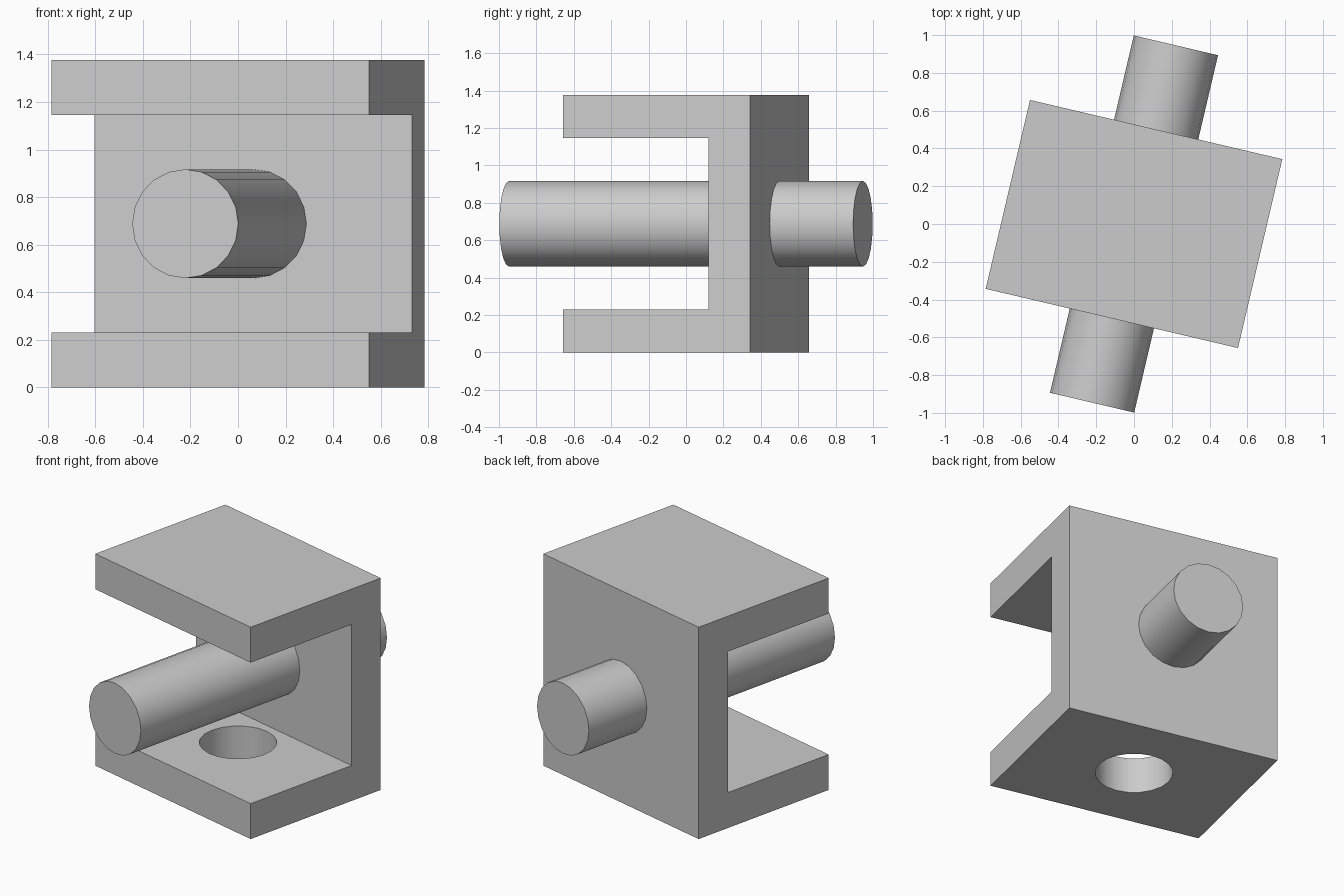
import bpy, bmesh, math

if "Cube" in bpy.data.objects:
    bpy.data.objects.remove(bpy.data.objects["Cube"])

TURN = math.radians(-13.2)      # whole model is turned about z
WIDTH, DEPTH, HEIGHT, WALL = 1.372, 1.027, 1.376, 0.23
RADIUS, SIDES, PIN_LENGTH = 0.229, 20, 1.943

grey = bpy.data.materials.new("light grey")
grey.use_nodes = True
colour = (0.6, 0.6, 0.6, 1)
grey.diffuse_color = colour
grey.node_tree.nodes["Principled BSDF"].inputs["Base Color"].default_value = colour


def cylinder(name, length, location, rotation):
    bpy.ops.mesh.primitive_cylinder_add(vertices=SIDES, radius=RADIUS, depth=length,
                                        location=location, rotation=rotation)
    ob = bpy.context.object
    ob.name = name
    ob.data.materials.append(grey)
    return ob


def smooth(ob):
    bpy.ops.object.select_all(action='DESELECT')
    ob.select_set(True)
    bpy.context.view_layer.objects.active = ob
    bpy.ops.object.shade_smooth_by_angle(angle=math.radians(30))


# Bracket: C-shaped profile (y, z), open to the front, extruded across the width
front, back, inner = -DEPTH / 2, DEPTH / 2, DEPTH / 2 - WALL
profile = [(front, 0), (back, 0), (back, HEIGHT), (front, HEIGHT),
           (front, HEIGHT - WALL), (inner, HEIGHT - WALL), (inner, WALL), (front, WALL)]
bm = bmesh.new()
face = bm.faces.new([bm.verts.new((-WIDTH / 2, y, z)) for y, z in profile])
extruded = bmesh.ops.extrude_face_region(bm, geom=[face])
bmesh.ops.translate(bm, vec=(WIDTH, 0, 0),
                    verts=[v for v in extruded["geom"] if isinstance(v, bmesh.types.BMVert)])
bmesh.ops.recalc_face_normals(bm, faces=bm.faces)
mesh = bpy.data.meshes.new("bracket")
bm.to_mesh(mesh)
bm.free()
bracket = bpy.data.objects.new("bracket", mesh)
bpy.context.collection.objects.link(bracket)
bracket.rotation_euler.z = TURN
mesh.materials.append(grey)

# Round hole through the lower plate only
cutter = cylinder("hole_cutter", WALL * 2, (0, 0, WALL / 2), (0, 0, TURN))
cut = bracket.modifiers.new("hole", 'BOOLEAN')
cut.operation, cut.solver, cut.object = 'DIFFERENCE', 'EXACT', cutter
bpy.context.view_layer.objects.active = bracket
bpy.ops.object.modifier_apply(modifier=cut.name)
bpy.data.objects.remove(cutter)
smooth(bracket)

# Pin running front to back through the rear wall
pin = cylinder("pin", PIN_LENGTH, (0, 0, HEIGHT / 2), (math.pi / 2, 0, TURN))
smooth(pin)
